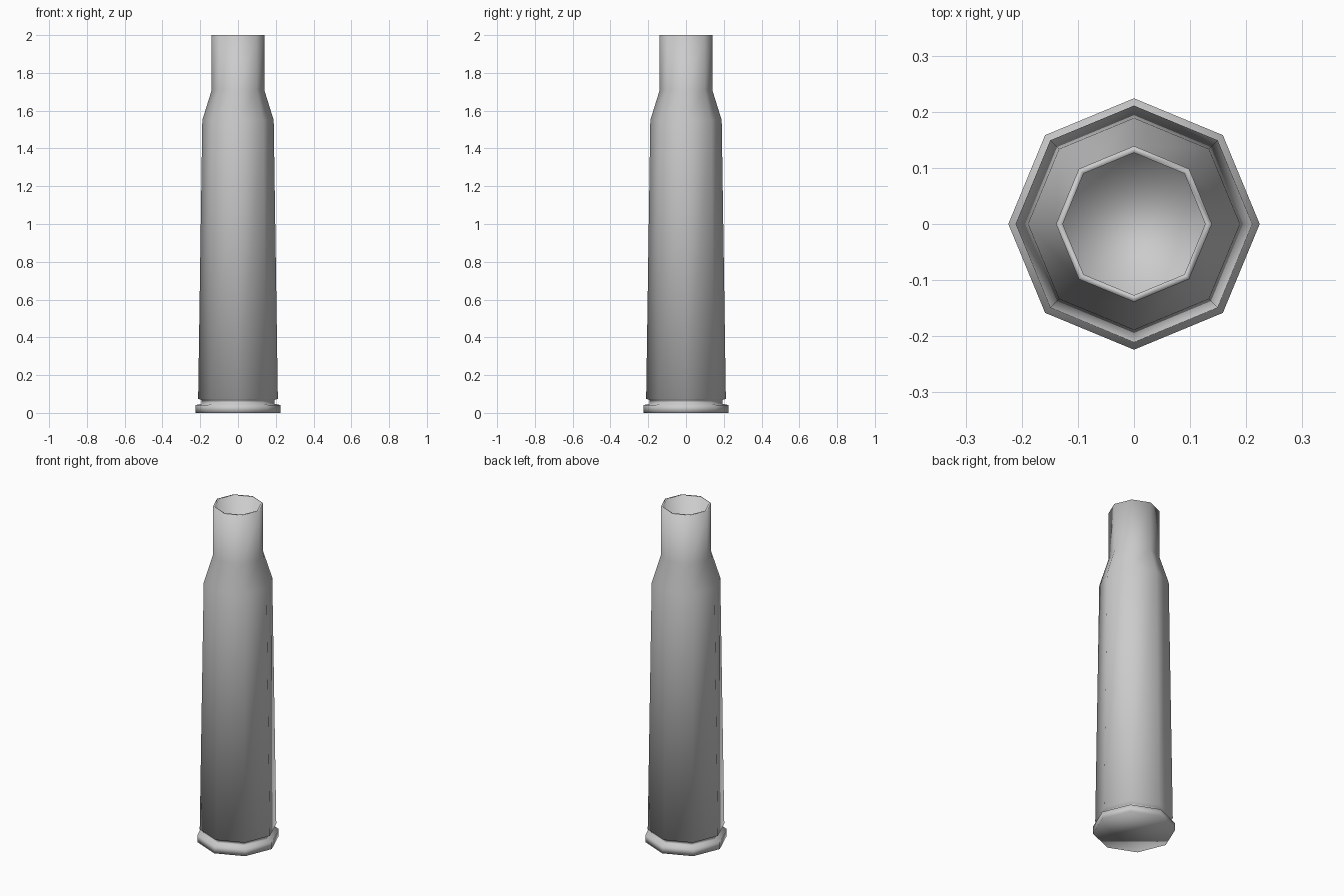
import bpy
import bmesh
import math

if "Cube" in bpy.data.objects:
    bpy.data.objects.remove(bpy.data.objects["Cube"])

SIDES = 8

# Outline (radius, height): base rim, groove, tapered body, shoulder, neck, mouth, bore
profile = [
    (0.224, 0.0), (0.224, 0.042),
    (0.192, 0.048), (0.192, 0.068),
    (0.211, 0.075), (0.189, 1.55),
    (0.139, 1.71), (0.139, 2.0),
    (0.127, 2.0), (0.127, 1.68),
]


def lathe(name, points, sides):
    """Spin an outline about z and close both ends."""
    bm = bmesh.new()
    rings = []
    for r, z in points:
        rings.append([bm.verts.new((r * math.cos(2 * math.pi * i / sides),
                                    r * math.sin(2 * math.pi * i / sides), z))
                      for i in range(sides)])
    for low, high in zip(rings, rings[1:]):
        for i in range(sides):
            j = (i + 1) % sides
            bm.faces.new((low[i], low[j], high[j], high[i]))
    bm.faces.new(rings[0][::-1])   # base
    bm.faces.new(rings[-1])        # bore floor
    for f in bm.faces:
        f.smooth = True
    mesh = bpy.data.meshes.new(name)
    bm.to_mesh(mesh)
    bm.free()
    obj = bpy.data.objects.new(name, mesh)
    bpy.context.collection.objects.link(obj)
    return obj


# Hollow bottlenecked case
lathe("cartridge_case", profile, SIDES)
